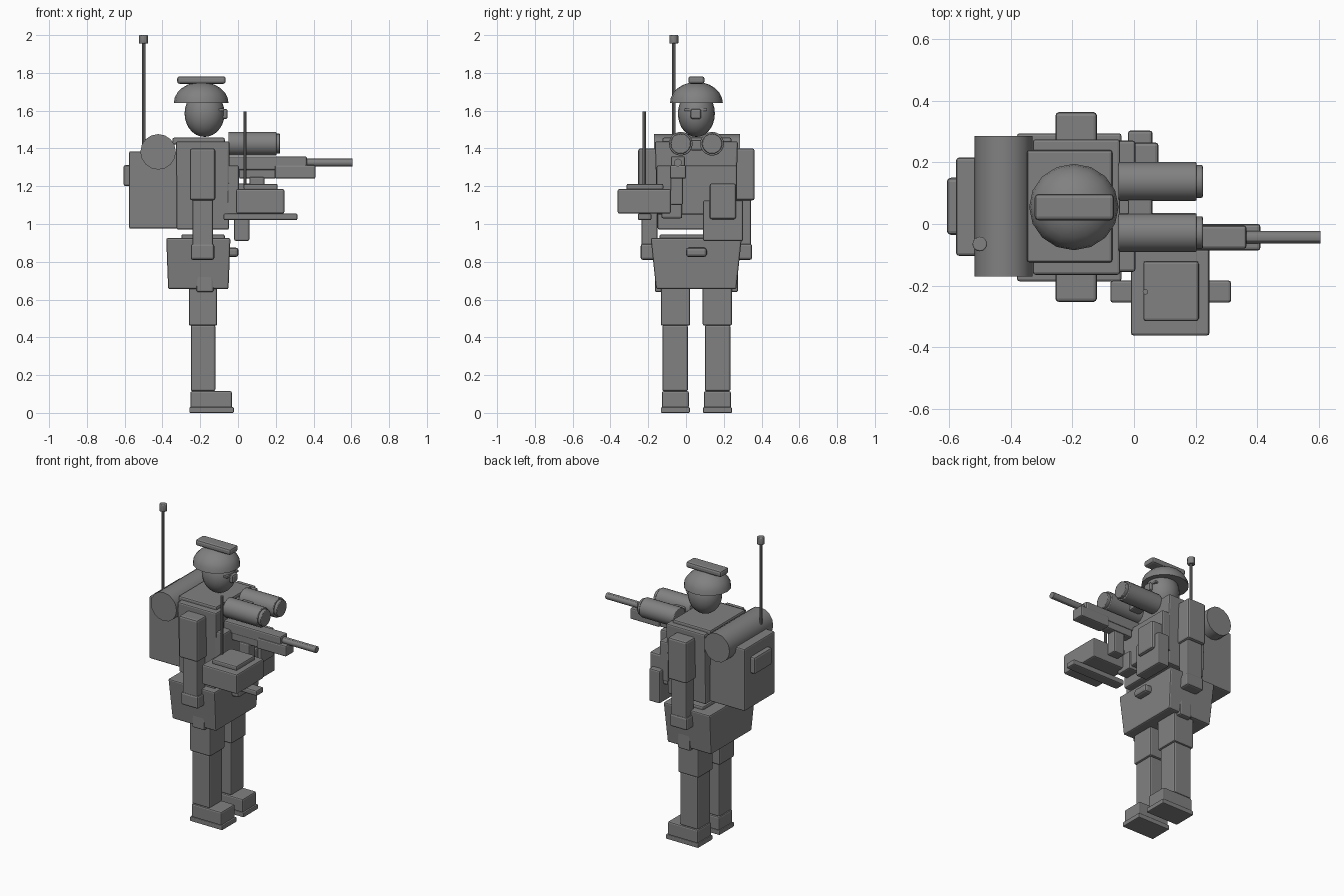
import bpy, bmesh, math
from mathutils import Matrix, Vector

if "Cube" in bpy.data.objects:
    bpy.data.objects.remove(bpy.data.objects["Cube"])

GREY = bpy.data.materials.new("matte grey")
GREY.diffuse_color = (0.22, 0.22, 0.22, 1)
GREY.use_nodes = True
GREY.node_tree.nodes["Principled BSDF"].inputs["Base Color"].default_value = GREY.diffuse_color
MID = 0.055  # y of the figure's centre line


def finish(name, bm, bevel=0.0, smooth=True):
    bmesh.ops.recalc_face_normals(bm, faces=bm.faces)
    me = bpy.data.meshes.new(name)
    bm.to_mesh(me)
    bm.free()
    me.materials.append(GREY)
    ob = bpy.data.objects.new(name, me)
    bpy.context.collection.objects.link(ob)
    if bevel:
        m = ob.modifiers.new("bevel", 'BEVEL')
        m.width = bevel
        m.segments = 2
        m.limit_method = 'ANGLE'
    if smooth:
        bpy.ops.object.select_all(action='DESELECT')
        ob.select_set(True)
        bpy.context.view_layer.objects.active = ob
        bpy.ops.object.shade_smooth_by_angle(angle=math.radians(30))
    return ob


def box(name, x, y, z, bevel=0.009, taper=(1, 1)):
    """Box from ranges; taper scales the bottom face in x and y."""
    bm = bmesh.new()
    bmesh.ops.create_cube(bm, size=1)
    for v in bm.verts:
        s = taper if v.co.z < 0 else (1, 1)
        v.co = Vector(((x[0] + x[1]) / 2 + v.co.x * (x[1] - x[0]) * s[0],
                       (y[0] + y[1]) / 2 + v.co.y * (y[1] - y[0]) * s[1],
                       (z[0] + z[1]) / 2 + v.co.z * (z[1] - z[0])))
    return finish(name, bm, bevel, False)


def rod(name, a, b, r, n=12, bevel=0.0):
    a, b = Vector(a), Vector(b)
    d = b - a
    bm = bmesh.new()
    mat = Matrix.Translation((a + b) / 2) @ d.to_track_quat('Z', 'Y').to_matrix().to_4x4()
    bmesh.ops.create_cone(bm, cap_ends=True, segments=n, radius1=r, radius2=r,
                          depth=d.length, matrix=mat)
    return finish(name, bm, bevel)


def ball(name, c, r, n=14, rings=10, half=False):
    bm = bmesh.new()
    bmesh.ops.create_uvsphere(bm, u_segments=n, v_segments=rings, radius=1)
    if half:
        cut = bmesh.ops.bisect_plane(bm, geom=bm.verts[:] + bm.edges[:] + bm.faces[:],
                                     plane_co=(0, 0, 0), plane_no=(0, 0, -1), clear_outer=True)
        edges = [e for e in bm.edges if e.is_boundary]
        bmesh.ops.holes_fill(bm, edges=edges)
    bmesh.ops.scale(bm, vec=r, verts=bm.verts)
    bmesh.ops.translate(bm, vec=c, verts=bm.verts)
    return finish(name, bm)


def pair(name, x, y, z, **kw):
    """Box on the left side and its mirror across the centre line."""
    box(name + "_left", x, y, z, **kw)
    box(name + "_right", x, (2 * MID - y[1], 2 * MID - y[0]), z, **kw)


# legs
pair("sole", (-0.258, -0.022), (0.09, 0.243), (0, 0.03), bevel=0.005)
pair("boot", (-0.252, -0.032), (0.095, 0.238), (0.025, 0.115))
pair("shin", (-0.25, -0.12), (0.10, 0.235), (0.115, 0.465))
pair("thigh", (-0.26, -0.11), (0.088, 0.243), (0.462, 0.8))
pair("hip_pouch", (-0.22, -0.13), (0.23, 0.275), (0.64, 0.8))

# hips
box("skirt", (-0.38, -0.04), (-0.187, 0.295), (0.655, 0.925), taper=(0.94, 0.88))
box("belt", (-0.30, -0.07), (-0.14, 0.25), (0.90, 0.945))
box("buckle", (-0.06, 0.003), (0, 0.11), (0.825, 0.875), bevel=0.015)

# torso
box("torso", (-0.328, -0.045), (-0.165, 0.275), (0.97, 1.437), taper=(0.98, 0.93))
box("collar_plate", (-0.347, -0.07), (-0.125, 0.24), (1.42, 1.457))
box("chest_plate", (-0.06, 0.005), (-0.155, 0.27), (1.05, 1.31))
box("side_pouch", (-0.05, 0.08), (0.125, 0.265), (1.025, 1.215), bevel=0.012)
box("low_pouch", (-0.02, 0.06), (0.09, 0.303), (0.91, 1.125))
box("small_pouch", (-0.06, 0.02), (-0.13, -0.02), (1.03, 1.15))

# arms
pair("upper_arm", (-0.255, -0.12), (0.255, 0.363), (1.125, 1.40), bevel=0.012)
pair("forearm", (-0.242, -0.132), (0.26, 0.345), (0.87, 1.13))
pair("hand", (-0.25, -0.125), (0.255, 0.35), (0.81, 0.895), bevel=0.012)

# head and helmet
ball("head", (-0.177, MID, 1.585), (0.106, 0.098, 0.124), 20, 14)
ball("helmet", (-0.195, MID, 1.64), (0.145, 0.14, 0.112), 16, 12, half=True)
box("helmet_board", (-0.322, -0.065), (0.012, 0.098), (1.742, 1.782), bevel=0.013)
box("brow_bar", (-0.11, -0.073), (-0.008, 0.112), (1.597, 1.612), bevel=0.004)
box("nose", (-0.10, -0.055), (0.024, 0.08), (1.555, 1.61), bevel=0.012)

# backpack
box("backpack", (-0.577, -0.32), (-0.103, 0.215), (0.975, 1.385))
box("pack_pocket", (-0.607, -0.56), (-0.035, 0.15), (1.2, 1.312), bevel=0.013)
rod("bedroll", (-0.423, -0.17, 1.382), (-0.423, 0.285, 1.382), 0.094, 16)
rod("antenna", (-0.5, -0.065, 1.3), (-0.5, -0.065, 1.97), 0.009, 8)
rod("antenna_tip", (-0.5, -0.065, 1.955), (-0.5, -0.065, 2.0), 0.024, 12, 0.004)

# binoculars
for side, y in (("left", 0.138), ("right", -0.028)):
    rod("binocular_tube_" + side, (-0.05, y, 1.425), (0.203, y, 1.425), 0.063, 20, 0.004)
    rod("binocular_lens_" + side, (0.19, y, 1.425), (0.223, y, 1.425), 0.053, 20, 0.004)
box("binocular_bridge", (-0.02, 0.06), (0.02, 0.09), (1.39, 1.445))

# rifle
box("rifle_body", (-0.05, 0.365), (-0.08, -0.005), (1.285, 1.358))
box("rifle_receiver", (0.005, 0.2), (-0.075, -0.01), (1.24, 1.31))
box("rifle_handguard", (0.195, 0.41), (-0.086, 0), (1.24, 1.312))
box("rifle_magazine", (0.06, 0.14), (-0.082, -0.016), (1.1, 1.25))
rod("rifle_barrel", (0.3, -0.043, 1.325), (0.605, -0.043, 1.325), 0.021, 12)

# field radio
box("radio_case", (-0.01, 0.245), (-0.362, -0.08), (1.055, 1.185))
box("radio_lid", (0.03, 0.21), (-0.315, -0.12), (1.18, 1.213))
box("radio_tray", (-0.077, 0.315), (-0.255, -0.183), (1.02, 1.056))
rod("radio_antenna", (0.037, -0.22, 1.2), (0.037, -0.22, 1.595), 0.009, 8)
